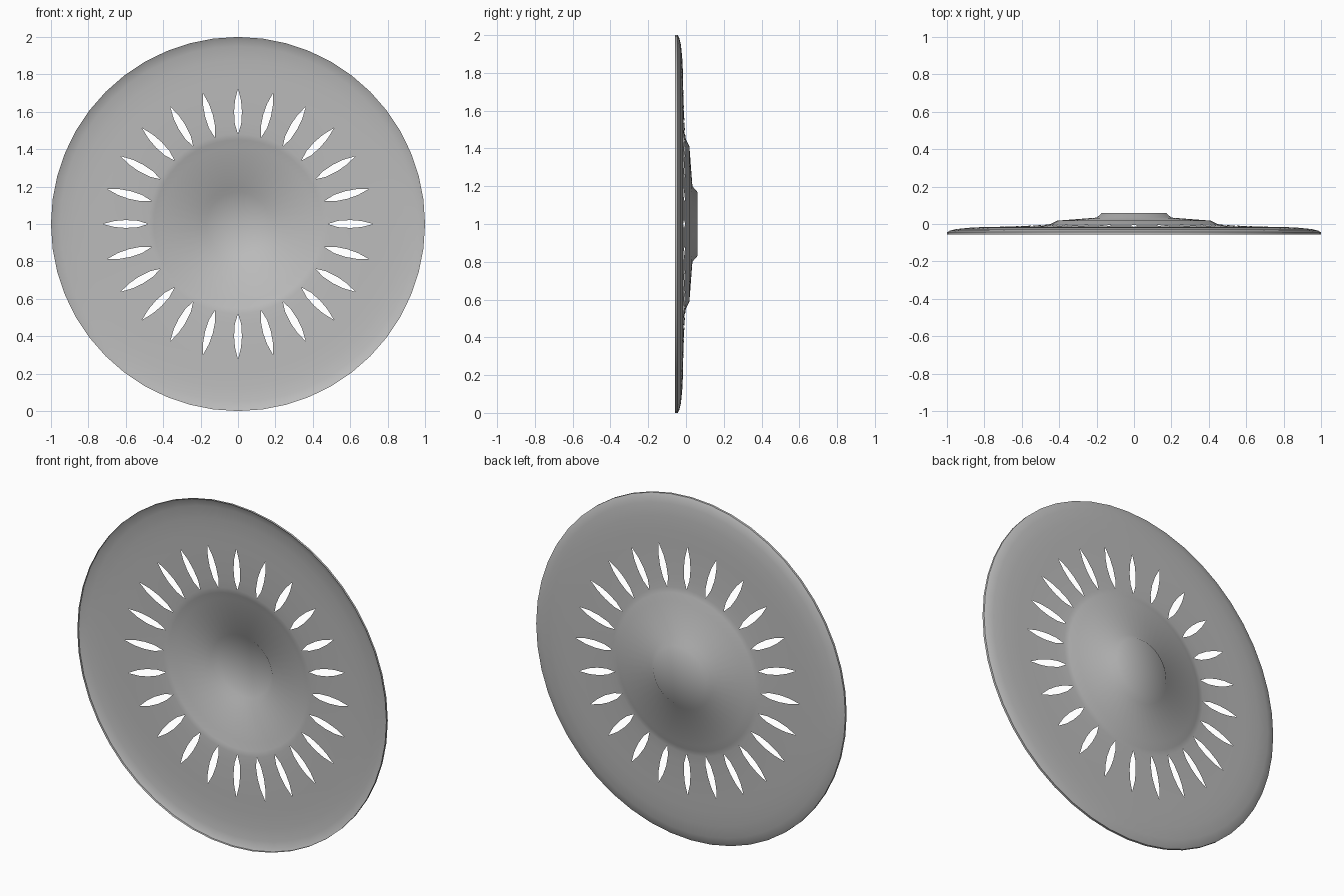
import bpy, bmesh, math

if "Cube" in bpy.data.objects:
    bpy.data.objects.remove(bpy.data.objects["Cube"])

SLOTS = 24
STEP = 2 * math.pi / SLOTS

# (radius, y depth, half width of slot at this radius)
PROFILE = [
    (0.17, 0.06, 0), (0.20, 0.034, 0), (0.41, 0.018, 0), (0.45, -0.001, 0),
    (0.48, -0.005, 0), (0.535, -0.008, 0.017), (0.60, -0.011, 0.021),
    (0.66, -0.013, 0.016), (0.725, -0.015, 0), (0.80, -0.016, 0),
    (0.88, -0.020, 0), (0.95, -0.027, 0), (0.985, -0.036, 0),
    (1.0, -0.044, 0), (1.0, -0.057, 0),
]

bm = bmesh.new()


def point(r, y, a):
    return bm.verts.new((r * math.sin(a), y, 1 + r * math.cos(a)))


# One sector between neighbouring slots, repeated round the axis
for s in range(SLOTS):
    a0 = s * STEP
    rows = []
    for r, y, w in PROFILE:
        d = math.asin(w / r)
        rows.append([point(r, y, a) for a in (a0 + d, a0 + STEP / 2, a0 + STEP - d)])
    hub = bm.verts.new((0, 0.06, 1))
    for j in range(2):
        bm.faces.new((hub, rows[0][j], rows[0][j + 1]))
        for inner, outer in zip(rows, rows[1:]):
            bm.faces.new((inner[j], outer[j], outer[j + 1], inner[j + 1]))

# Weld sectors; only the slots stay open
bmesh.ops.remove_doubles(bm, verts=bm.verts, dist=0.0005)
bmesh.ops.recalc_face_normals(bm, faces=bm.faces)
mesh = bpy.data.meshes.new("slotted_disc")
bm.to_mesh(mesh)
bm.free()

disc = bpy.data.objects.new("slotted_disc", mesh)
bpy.context.collection.objects.link(disc)

grey = bpy.data.materials.new("plain_grey")
grey.diffuse_color = (0.5, 0.5, 0.5, 1)
grey.use_nodes = True
grey.node_tree.nodes["Principled BSDF"].inputs["Base Color"].default_value = grey.diffuse_color
mesh.materials.append(grey)

bpy.context.view_layer.objects.active = disc
disc.select_set(True)
bpy.ops.object.shade_smooth_by_angle(angle=math.radians(60))
